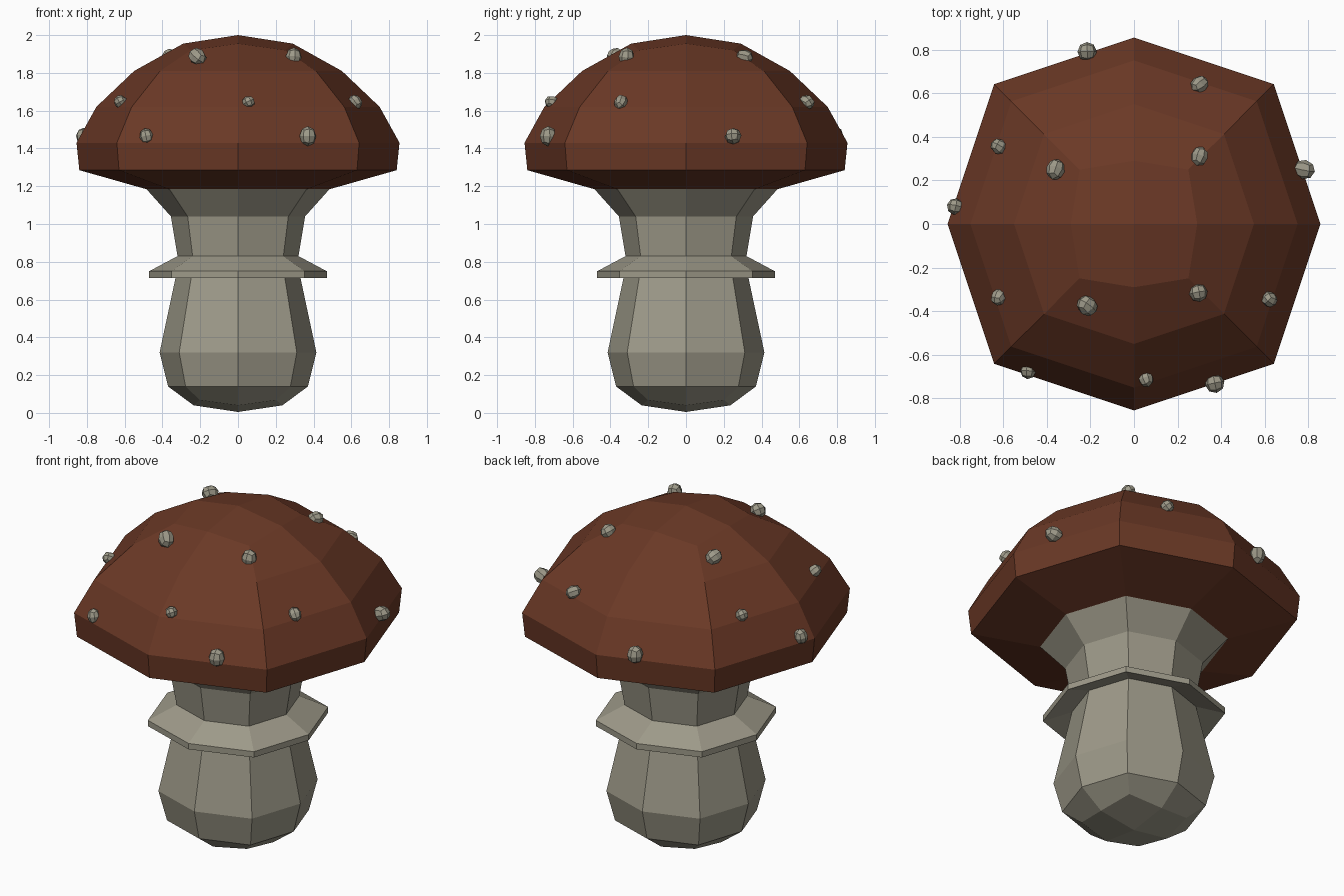
import bpy, bmesh, random
from math import pi
from mathutils import Matrix, Euler

random.seed(4)
cube = bpy.data.objects.get("Cube")
if cube:
    bpy.data.objects.remove(cube, do_unlink=True)


def material(name, rgb):
    mat = bpy.data.materials.new(name)
    mat.use_nodes = True
    mat.diffuse_color = (*rgb, 1)
    mat.node_tree.nodes["Principled BSDF"].inputs["Base Color"].default_value = (*rgb, 1)
    return mat


BROWN = material("cap brown", (0.145, 0.040, 0.019))
GREY = material("stem grey", (0.340, 0.322, 0.250))


def finish(name, bm, mat):
    bmesh.ops.recalc_face_normals(bm, faces=bm.faces)
    mesh = bpy.data.meshes.new(name)
    bm.to_mesh(mesh)
    bm.free()
    mesh.materials.append(mat)
    obj = bpy.data.objects.new(name, mesh)
    bpy.context.collection.objects.link(obj)
    return obj


DIAGONAL = 0.75  # corner x and y as a share of the axis radius
CORNERS = [(1, 0), (1, 1), (0, 1), (-1, 1), (-1, 0), (-1, -1), (0, -1), (1, -1)]


def eight_sided(name, profile, pole, pole_corner, mat):
    """Loft eight-sided rings; the first ring is closed to a pole with four quads.
    pole_corner gives the (share, height) of that ring's corners."""
    bm = bmesh.new()
    rings = []
    for n, (r, z) in enumerate(profile):
        share, corner_z = pole_corner if n == 0 else (DIAGONAL, z)
        ring = []
        for x, y in CORNERS:
            corner = x and y
            k = r * share if corner else r
            ring.append(bm.verts.new((x * k, y * k, corner_z if corner else z)))
        rings.append(ring)
    tip = bm.verts.new((0, 0, pole))
    first = rings[0]
    for i in range(0, 8, 2):
        bm.faces.new((tip, first[i], first[i + 1], first[(i + 2) % 8]))
    for a, b in zip(rings, rings[1:]):
        for i in range(8):
            j = (i + 1) % 8
            bm.faces.new((a[i], a[j], b[j], b[i]))
    bm.faces.new(rings[-1])
    return finish(name, bm, mat)


# Domed cap with sloping underside
eight_sided("cap",
            [(0.29, 1.955), (0.55, 1.81), (0.75, 1.62), (0.855, 1.43),
             (0.84, 1.285), (0.47, 1.18)],
            2.0, (0.86, 1.92), BROWN)

# Bulbous stem with a flared collar
eight_sided("stem",
            [(0.235, 0.04), (0.37, 0.14), (0.415, 0.32), (0.32, 0.765),
             (0.47, 0.715), (0.47, 0.75), (0.32, 0.83), (0.355, 1.04),
             (0.485, 1.185)],
            0.005, (0.86, 0.068), GREY)

# Small faceted warts in three tiers on the cap: height, then x, y and radius
WARTS = {
    1.885: [(-0.36, 0.25, 0.05), (0.30, 0.31, 0.047),
            (-0.215, -0.375, 0.053), (0.295, -0.315, 0.05)],
    1.645: [(0.30, 0.64, 0.045), (-0.62, 0.355, 0.042), (-0.62, -0.335, 0.042),
            (0.62, -0.345, 0.042), (0.055, -0.71, 0.04)],
    1.465: [(-0.215, 0.79, 0.052), (0.78, 0.25, 0.052), (-0.82, 0.08, 0.045),
            (-0.485, -0.675, 0.043), (0.37, -0.73, 0.053)],
}


def wart(name, centre, radius):
    bm = bmesh.new()
    bmesh.ops.create_cube(bm, size=2)
    bmesh.ops.subdivide_edges(bm, edges=bm.edges[:], cuts=1, use_grid_fill=True)
    for v in bm.verts:
        v.co = v.co.normalized() * radius
    turn = Euler([random.uniform(0, pi) for _ in range(3)]).to_matrix().to_4x4()
    bm.transform(Matrix.Translation(centre) @ turn @ Matrix.Diagonal((1, 0.85, 0.85, 1)))
    finish(name, bm, GREY)


count = 0
for height, spots in WARTS.items():
    for x, y, radius in spots:
        count += 1
        wart(f"wart_{count}", (x, y, height), radius)
